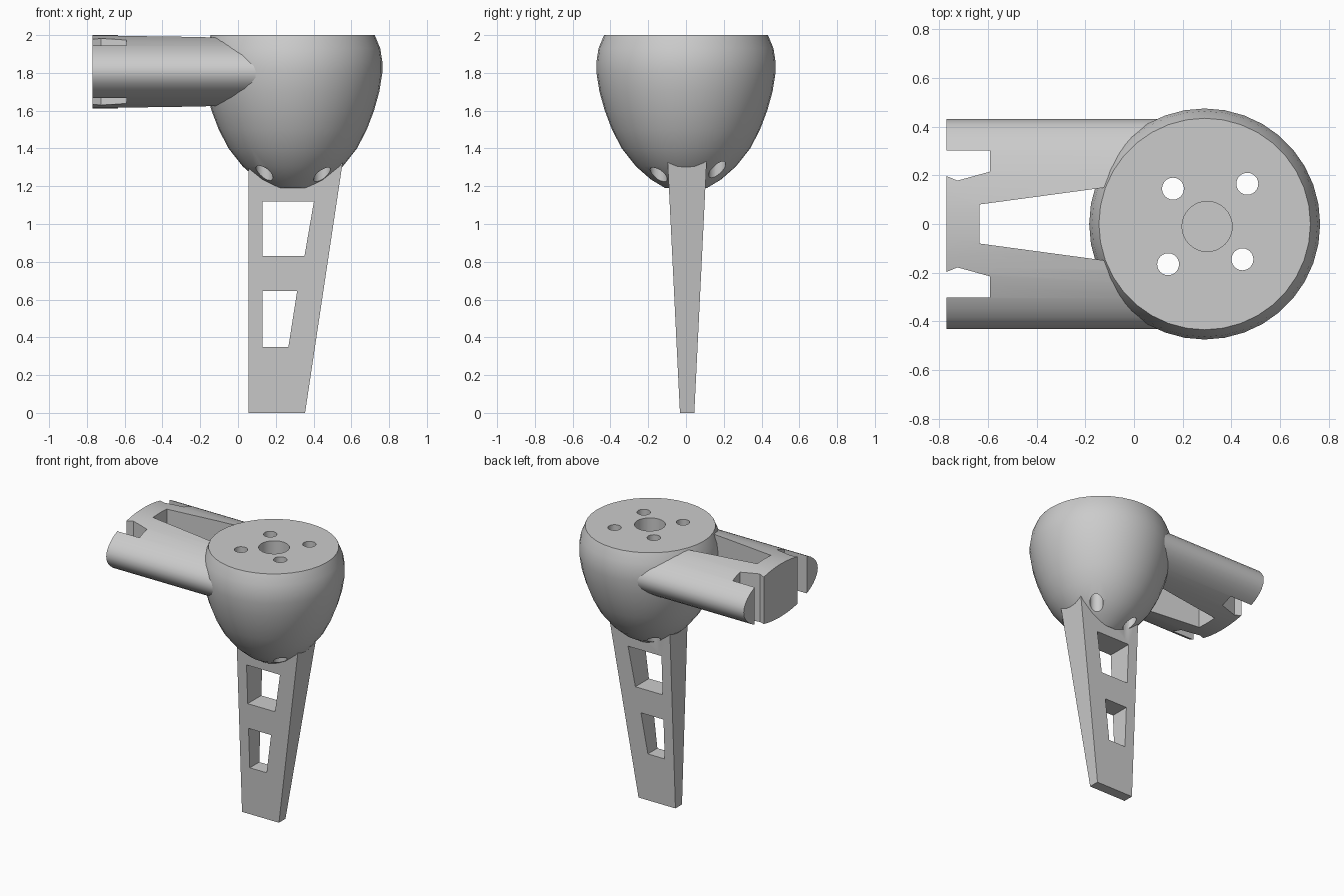
import bpy, bmesh
from math import cos, sin, tau, radians
from mathutils import Vector

cube = bpy.data.objects.get("Cube")
if cube:
    bpy.data.objects.remove(cube, do_unlink=True)

grey = bpy.data.materials.new("plain grey")
grey.use_nodes = True
colour = (0.6, 0.6, 0.6, 1)
grey.diffuse_color = colour
grey.node_tree.nodes["Principled BSDF"].inputs["Base Color"].default_value = colour

CX = 0.29  # axis of the housing


def finish_mesh(name, bm):
    bmesh.ops.recalc_face_normals(bm, faces=bm.faces)
    mesh = bpy.data.meshes.new(name)
    bm.to_mesh(mesh)
    bm.free()
    mesh.materials.append(grey)
    obj = bpy.data.objects.new(name, mesh)
    bpy.context.collection.objects.link(obj)
    return obj


def prism(name, outline, axis, low, high):
    """Extrude a 2D outline along one axis (0 = x, 1 = y, 2 = z)."""
    bm = bmesh.new()

    def place(p, d):
        co = list(p)
        co.insert(axis, d)
        return bm.verts.new(co)

    base = bm.faces.new([place(p, low) for p in outline])
    moved = bmesh.ops.extrude_face_region(bm, geom=[base])["geom"]
    shift = Vector((0, 0, 0))
    shift[axis] = high - low
    bmesh.ops.translate(bm, vec=shift, verts=[v for v in moved if isinstance(v, bmesh.types.BMVert)])
    return finish_mesh(name, bm)


def oval(cx, cy, rx, ry, sides=32):
    return [(cx + rx * cos(tau * i / sides), cy + ry * sin(tau * i / sides)) for i in range(sides)]


def cut(obj, cutters):
    bpy.context.view_layer.objects.active = obj
    for cutter in cutters:
        mod = obj.modifiers.new("cut", "BOOLEAN")
        mod.operation = "DIFFERENCE"
        mod.solver = "EXACT"
        mod.object = cutter
        bpy.ops.object.modifier_apply(modifier=mod.name)


# Rounded housing, a turned profile of (radius, height)
profile = [(0.11, 1.19), (0.185, 1.235), (0.265, 1.305), (0.34, 1.4), (0.392, 1.5),
           (0.43, 1.6), (0.458, 1.7), (0.474, 1.8), (0.474, 1.86), (0.463, 1.93), (0.434, 2.0)]
bm = bmesh.new()
rings = [[bm.verts.new((x, y, z)) for x, y in oval(CX, 0, r, r, 36)] for r, z in profile]
for lower, upper in zip(rings, rings[1:]):
    for i in range(len(lower)):
        j = (i + 1) % len(lower)
        bm.faces.new((lower[i], lower[j], upper[j], upper[i]))
bm.faces.new(rings[0][::-1])
bm.faces.new(rings[-1])
housing = finish_mesh("housing", bm)

# Oval side arm
arm = prism("side_arm", oval(0, 1.806, 0.43, 0.194, 40), 0, -0.77, 0.13)

# Tapered leg, thinner at the foot
leg = prism("leg", [(0.055, 0), (0.355, 0), (0.565, 1.4), (0.055, 1.4)], 1, -1, 1)
for v in leg.data.vertices:
    v.co.y = 0.006 + v.co.y * (0.038 + 0.049 * v.co.z)

# Bolt holes through everything, and the blind shaft bore
holes = [prism("bolt_hole_cutter", oval(x, y, 0.045, 0.045, 24), 2, 1.0, 2.1)
         for x, y in [(0.16, 0.145), (0.465, 0.165), (0.14, -0.165), (0.445, -0.145)]]
bore = prism("bore_cutter", oval(0.3, -0.01, 0.103, 0.103), 2, 1.6, 2.1)

# Leg windows
windows = [prism("window_cutter", [(0.13, a), (right_a, a), (right_b, b), (0.13, b)], 1, -0.3, 0.3)
           for a, b, right_a, right_b in [(0.35, 0.645, 0.267, 0.313), (0.83, 1.12, 0.352, 0.402)]]

# Arm slot and the mirrored notches in its end
slot = prism("slot_cutter", [(-0.635, -0.08), (-0.08, -0.155), (-0.08, 0.155), (-0.635, 0.08)], 2, 1.5, 2.1)
notch = [(-0.8, 0.302), (-0.59, 0.302), (-0.59, 0.215), (-0.725, 0.178), (-0.8, 0.21)]
notches = [prism("notch_cutter", [(x, y * side) for x, y in notch], 2, 1.5, 2.1) for side in (-1, 1)]

cut(housing, holes + [bore])
cut(arm, [slot] + notches + holes)
cut(leg, windows + holes)
for cutter in holes + windows + notches + [bore, slot]:
    bpy.data.objects.remove(cutter, do_unlink=True)

# Smooth the curved surfaces and keep the edges sharp
bpy.ops.object.select_all(action="DESELECT")
for obj in (housing, arm, leg):
    obj.select_set(True)
bpy.context.view_layer.objects.active = housing
bpy.ops.object.shade_smooth_by_angle(angle=radians(30))
